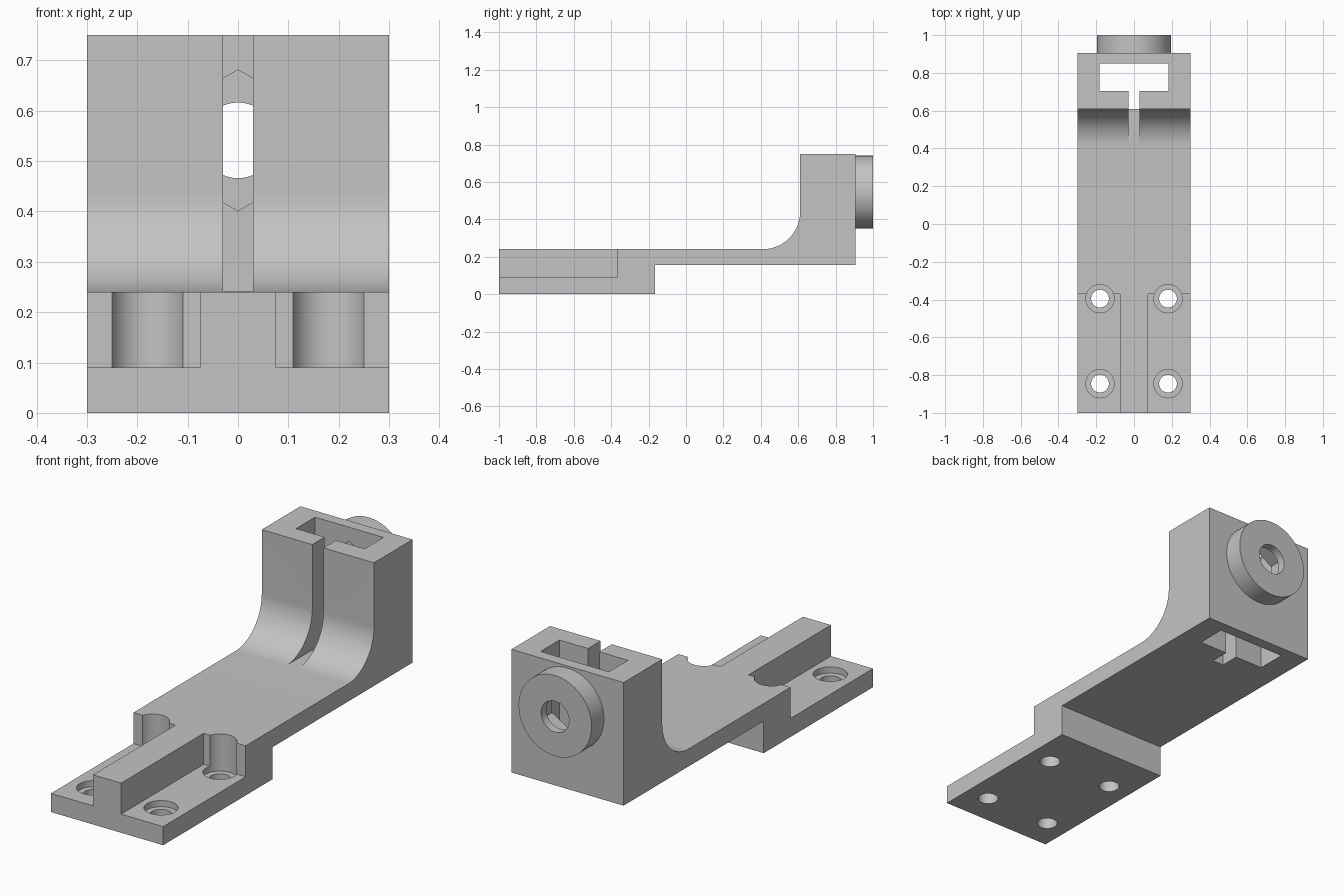
import bpy, bmesh, math
from mathutils import Matrix

cube = bpy.data.objects.get("Cube")
if cube:
    bpy.data.objects.remove(cube, do_unlink=True)

grey = bpy.data.materials.new("plain_grey")
grey.use_nodes = True
grey.diffuse_color = (0.55, 0.55, 0.55, 1)
grey.node_tree.nodes["Principled BSDF"].inputs["Base Color"].default_value = (0.55, 0.55, 0.55, 1)


def make_object(name, bm):
    bmesh.ops.recalc_face_normals(bm, faces=bm.faces)
    mesh = bpy.data.meshes.new(name)
    bm.to_mesh(mesh)
    bm.free()
    mesh.materials.append(grey)
    obj = bpy.data.objects.new(name, mesh)
    bpy.context.collection.objects.link(obj)
    return obj


def box(name, x, y, z):
    """Box from (min, max) ranges."""
    bm = bmesh.new()
    bmesh.ops.create_cube(bm, size=1)
    for v in bm.verts:
        v.co = [r[0] if c < 0 else r[1] for c, r in zip(v.co, (x, y, z))]
    return make_object(name, bm)


def cylinder(name, radius, start, end, axis, u, v, sides=64):
    """Upright cylinder at x=u, y=v, or one along y at x=u, z=v."""
    bm = bmesh.new()
    turn = Matrix.Rotation(math.pi / 2, 4, 'X') if axis == 'Y' else Matrix()
    mid = (start + end) / 2
    place = (u, mid, v) if axis == 'Y' else (u, v, mid)
    bmesh.ops.create_cone(bm, cap_ends=True, segments=sides, radius1=radius, radius2=radius,
                          depth=end - start, matrix=Matrix.Translation(place) @ turn)
    return make_object(name, bm)


def combine(target, other, operation):
    mod = target.modifiers.new(operation.lower(), 'BOOLEAN')
    mod.operation, mod.solver, mod.object = operation, 'EXACT', other
    bpy.context.view_layer.objects.active = target
    bpy.ops.object.modifier_apply(modifier=mod.name)
    bpy.data.objects.remove(other, do_unlink=True)


# Bracket body: side profile with a concave fillet, extruded across x
fillet = [(0.41 + 0.2 * math.cos(a), 0.44 + 0.2 * math.sin(a))
          for a in (-math.pi / 2 * i / 32 for i in range(33))]
profile = [(-1, 0), (-0.165, 0), (-0.165, 0.155), (0.905, 0.155),
           (0.905, 0.75), (0.61, 0.75)] + fillet + [(-1, 0.24)]
bm = bmesh.new()
face = bm.faces.new([bm.verts.new((-0.3, y, z)) for y, z in profile])
side = bmesh.ops.extrude_face_region(bm, geom=[face])
bmesh.ops.translate(bm, vec=(0.6, 0, 0),
                    verts=[g for g in side["geom"] if isinstance(g, bmesh.types.BMVert)])
body = make_object("mounting_bracket", bm)

# Round boss on the back
combine(body, cylinder("boss", 0.195, 0.88, 1, 'Y', 0, 0.545, 96), 'UNION')

# Side ledges leaving a central rib, with counterbored screw holes
for s in (-1, 1):
    combine(body, box("ledge_cut", sorted((0.075 * s, 0.4 * s)), (-1.1, -0.37), (0.09, 0.4)), 'DIFFERENCE')
    for y in (-0.395, -0.845):
        combine(body, cylinder("counterbore", 0.075, 0.06, 0.4, 'Z', 0.18 * s, y), 'DIFFERENCE')
        combine(body, cylinder("screw_hole", 0.047, -0.1, 0.4, 'Z', 0.18 * s, y), 'DIFFERENCE')

# Vertical pocket and the slot that opens it to the front
combine(body, box("pocket", (-0.183, 0.183), (0.705, 0.85), (0, 1)), 'DIFFERENCE')
combine(body, box("slot", (-0.03, 0.03), (0.3, 0.75), (0.2405, 1)), 'DIFFERENCE')
combine(body, box("slot_base", (-0.03, 0.03), (0.61, 0.75), (0, 0.5)), 'DIFFERENCE')

# Hexagonal nut recess behind the round bolt hole
combine(body, cylinder("nut_recess", 0.14, 0.8, 0.96, 'Y', 0, 0.541, 6), 'DIFFERENCE')
combine(body, cylinder("bolt_hole", 0.075, 0.8, 1.1, 'Y', 0, 0.541), 'DIFFERENCE')

# Smooth the round surfaces, keep the edges crisp
bpy.ops.object.select_all(action='DESELECT')
body.select_set(True)
bpy.context.view_layer.objects.active = body
bpy.ops.object.shade_smooth_by_angle(angle=math.radians(30))
